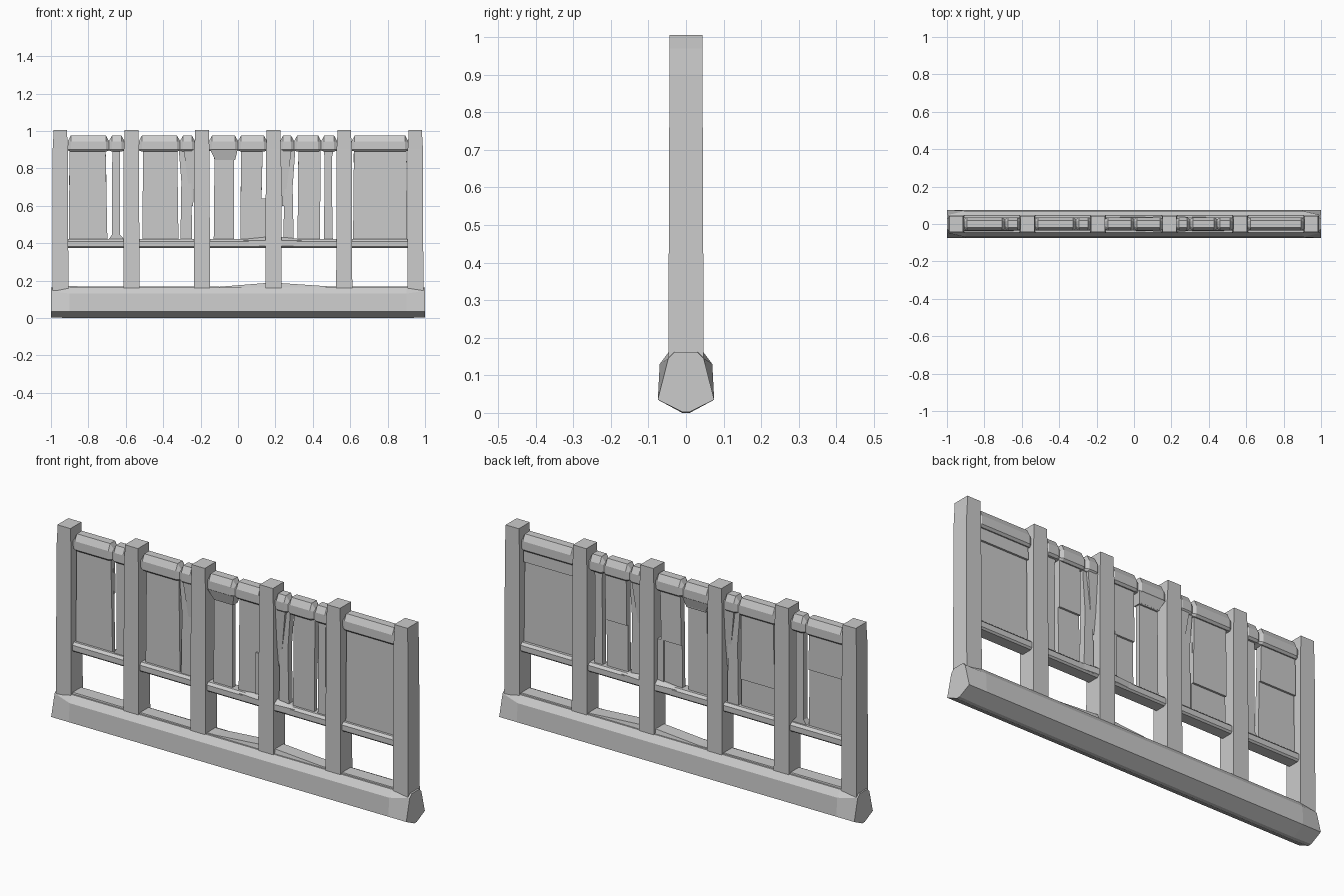
import bpy, bmesh


def loft(name, rings):
    """Skin a list of equal-length closed rings of 3D points and cap both ends."""
    bm = bmesh.new()
    rows = [[bm.verts.new(p) for p in r] for r in rings]
    n = len(rows[0])
    for a, b in zip(rows, rows[1:]):
        for i in range(n):
            j = (i + 1) % n
            bm.faces.new((a[i], a[j], b[j], b[i]))
    bm.faces.new(rows[0][::-1])
    bm.faces.new(rows[-1])
    bmesh.ops.recalc_face_normals(bm, faces=bm.faces)
    me = bpy.data.meshes.new(name)
    bm.to_mesh(me)
    bm.free()
    ob = bpy.data.objects.new(name, me)
    bpy.context.collection.objects.link(ob)
    return ob


def ring_x(x, half):
    """Ring at x from half a (y, z) profile mirrored in y."""
    return [(x, y, z) for y, z in half] + [(x, -y, z) for y, z in half[::-1]]


def ring_z(z, x0, x1, y0, y1):
    return [(x0, y0, z), (x1, y0, z), (x1, y1, z), (x0, y1, z)]


def plank(name, levels, y0=-0.012, y1=0.01):
    """Upright board; levels are (z, x0, x1)."""
    return loft(name, [ring_z(z, a, b, y0, y1) for z, a, b in levels])


# Base beam, pinched at the ends
end = [(0.01, 0.003), (0.075, 0.035), (0.047, 0.145), (0.03, 0.162)]
mid = [(0.01, 0.0), (0.075, 0.035), (0.07, 0.13), (0.045, 0.163)]
loft("base_beam", [ring_x(-1, end), ring_x(-0.9, mid), ring_x(0.9, mid), ring_x(1, end)])

# Low ridge on the base, rising around one post
loft("base_ridge", [ring_x(x, [(0.04, 0.15), (0.034, z)]) for x, z in
                    ((-0.95, 0.17), (-0.1, 0.167), (0.15, 0.187), (0.22, 0.187),
                     (0.5, 0.168), (0.95, 0.168))])

# Posts
post_x = [-0.95, -0.57, -0.193, 0.19, 0.568, 0.948]
for x in post_x:
    loft("post", [ring_z(0.145, x - 0.043, x + 0.043, -0.047, 0.047),
                  ring_z(0.9, x - 0.041, x + 0.041, -0.044, 0.044),
                  ring_z(0.97, x - 0.037, x + 0.037, -0.044, 0.044),
                  ring_z(1.005, x - 0.037, x + 0.037, -0.044, 0.044)])

# Middle rail between neighbouring posts
rail = [(0.028, 0.375), (0.036, 0.383), (0.036, 0.41), (0.024, 0.422)]
for a, b in zip(post_x, post_x[1:]):
    loft("middle_rail", [ring_x(a, rail), ring_x(b, rail)])
loft("rail_collar", [ring_x(x, [(0.03, 0.38), (y, 0.385), (y, 0.415), (0.02, z)]) for x, y, z in
                     ((0.03, 0.034, 0.421), (0.15, 0.042, 0.433),
                      (0.23, 0.042, 0.433), (0.34, 0.034, 0.421))])

# Top rail blocks with chamfered ends that form the notches
full = [(0.026, 0.89), (0.036, 0.9), (0.036, 0.943), (0.02, 0.975)]
tip = [(0.018, 0.895), (0.026, 0.902), (0.026, 0.938), (0.012, 0.946)]
blocks = [(-0.91, -0.69), (-0.69, -0.607), (-0.53, -0.31), (-0.31, -0.23), (-0.155, 0),
          (0, 0.155), (0.225, 0.30), (0.30, 0.445), (0.445, 0.53), (0.608, 0.91)]
for a, b in blocks:
    loft("top_rail_block", [ring_x(a, tip), ring_x(a + 0.016, full),
                            ring_x(b - 0.016, full), ring_x(b, tip)])

# Wide boards, each with a raised step on the back: x0, x1, top x1, step height
for x0, x1, xt, step in ((-0.905, -0.698, -0.708, 0.71), (-0.512, -0.318, -0.325, 0.56),
                         (-0.13, -0.022, -0.022, 0.85), (0.012, 0.12, 0.132, 0.64),
                         (0.318, 0.438, 0.442, 0.66), (0.615, 0.905, 0.9, 0.83)):
    plank("board", [(0.4, x0, x1), (0.91, x0 + 0.005, xt)])
    plank("board_step", [(step, x0 + 0.002, (x1 + xt) / 2), (0.91, x0 + 0.005, xt)], 0.005, 0.02)

# Narrow slats
plank("slat", [(0.4, -0.69, -0.61), (0.422, -0.69, -0.61), (0.445, -0.674, -0.63),
               (0.91, -0.672, -0.63)], -0.016, 0.016)
plank("slat", [(0.4, 0.457, 0.51), (0.44, 0.46, 0.505), (0.86, 0.463, 0.502),
               (0.91, 0.455, 0.515)], -0.014, 0.014)
plank("flared_slat", [(0.4, -0.308, -0.245), (0.73, -0.303, -0.25), (0.88, -0.315, -0.235),
                      (0.91, -0.315, -0.235)], -0.018, 0.018)
plank("flared_slat", [(0.4, 0.242, 0.298), (0.7, 0.248, 0.292), (0.88, 0.23, 0.305),
                      (0.91, 0.23, 0.305)], -0.016, 0.016)
plank("short_slat", [(0.4, 0.113, 0.16), (0.64, 0.113, 0.16)], -0.02, 0.018)

# Brackets under the top rail
loft("top_bracket", [ring_z(0.845, -0.122, -0.015, -0.018, 0.018),
                     ring_z(0.9, -0.15, -0.002, -0.034, 0.034)])
for x, d in ((-0.24, -1), (0.236, 1)):
    loft("brace", [ring_z(0.6, x, x + 0.012 * d, -0.01, 0.01),
                   ring_z(0.9, x - 0.012 * d, x + 0.05 * d, -0.03, 0.03)])
